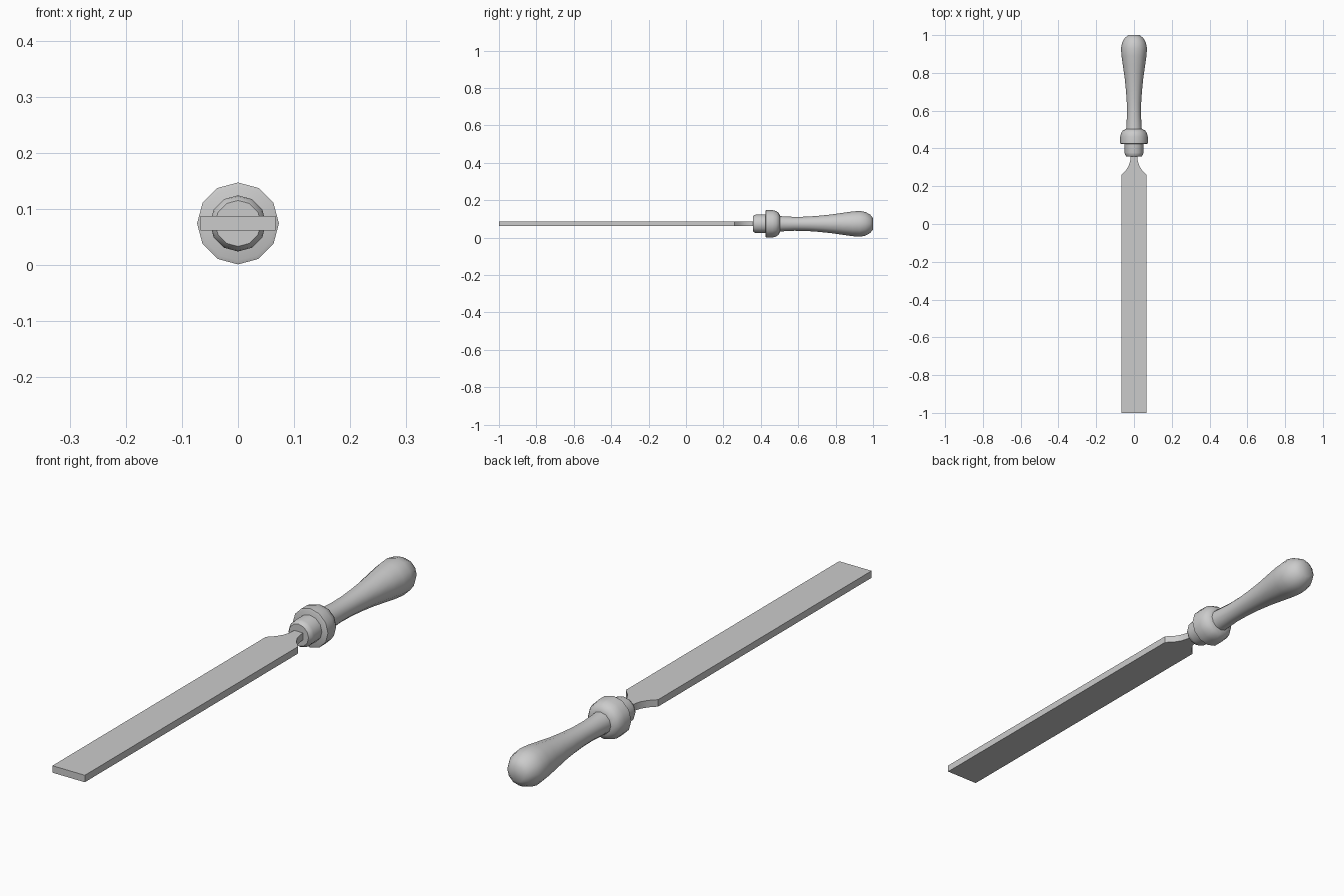
import bpy, bmesh, math

if "Cube" in bpy.data.objects:
    bpy.data.objects.remove(bpy.data.objects["Cube"])

CZ = 0.074     # height of the tool's axis
SIDES = 12


def finish(name, bm, angle=40):
    bmesh.ops.recalc_face_normals(bm, faces=bm.faces)
    me = bpy.data.meshes.new(name)
    bm.to_mesh(me)
    bm.free()
    ob = bpy.data.objects.new(name, me)
    bpy.context.collection.objects.link(ob)
    bpy.ops.object.select_all(action='DESELECT')
    ob.select_set(True)
    bpy.context.view_layer.objects.active = ob
    bpy.ops.object.shade_smooth_by_angle(angle=math.radians(angle))
    return ob


def turned(name, profile):
    """Lathe (y, radius) pairs around the y axis and cap both ends."""
    bm = bmesh.new()
    rings = []
    for y, r in profile:
        ring = []
        for i in range(SIDES):
            a = 2 * math.pi * i / SIDES
            ring.append(bm.verts.new((r * math.cos(a), y, CZ + r * math.sin(a))))
        rings.append(ring)
    for a, b in zip(rings, rings[1:]):
        for i in range(SIDES):
            j = (i + 1) % SIDES
            bm.faces.new((a[i], a[j], b[j], b[i]))
    bm.faces.new(rings[0])
    bm.faces.new(rings[-1])
    return finish(name, bm)


# flat blade with concave shoulders running into a narrow tang
half = [(0.067, -1.0), (0.067, 0.26), (0.042, 0.285), (0.027, 0.31),
        (0.019, 0.34), (0.016, 0.40)]
outline = half + [(-x, y) for x, y in reversed(half)]
bm = bmesh.new()
base = bm.faces.new([bm.verts.new((x, y, CZ - 0.013)) for x, y in outline])
ext = bmesh.ops.extrude_face_region(bm, geom=[base])
top = [g for g in ext['geom'] if isinstance(g, bmesh.types.BMVert)]
bmesh.ops.translate(bm, verts=top, vec=(0, 0, 0.026))
finish("blade", bm, 30)

# ferrule sleeve in front of the collar
turned("ferrule", [(0.358, 0.041), (0.368, 0.048), (0.378, 0.050), (0.44, 0.050)])

# thick collar with a rounded back
turned("collar", [(0.424, 0.066), (0.427, 0.073), (0.462, 0.073), (0.482, 0.068),
                  (0.496, 0.058), (0.503, 0.042)])

# turned grip swelling to a rounded, flat-ended knob
turned("grip", [(0.48, 0.043), (0.52, 0.040), (0.58, 0.037), (0.64, 0.038),
                (0.70, 0.042), (0.77, 0.049), (0.84, 0.059), (0.89, 0.066),
                (0.93, 0.069), (0.96, 0.063), (0.985, 0.049), (1.0, 0.030)])
